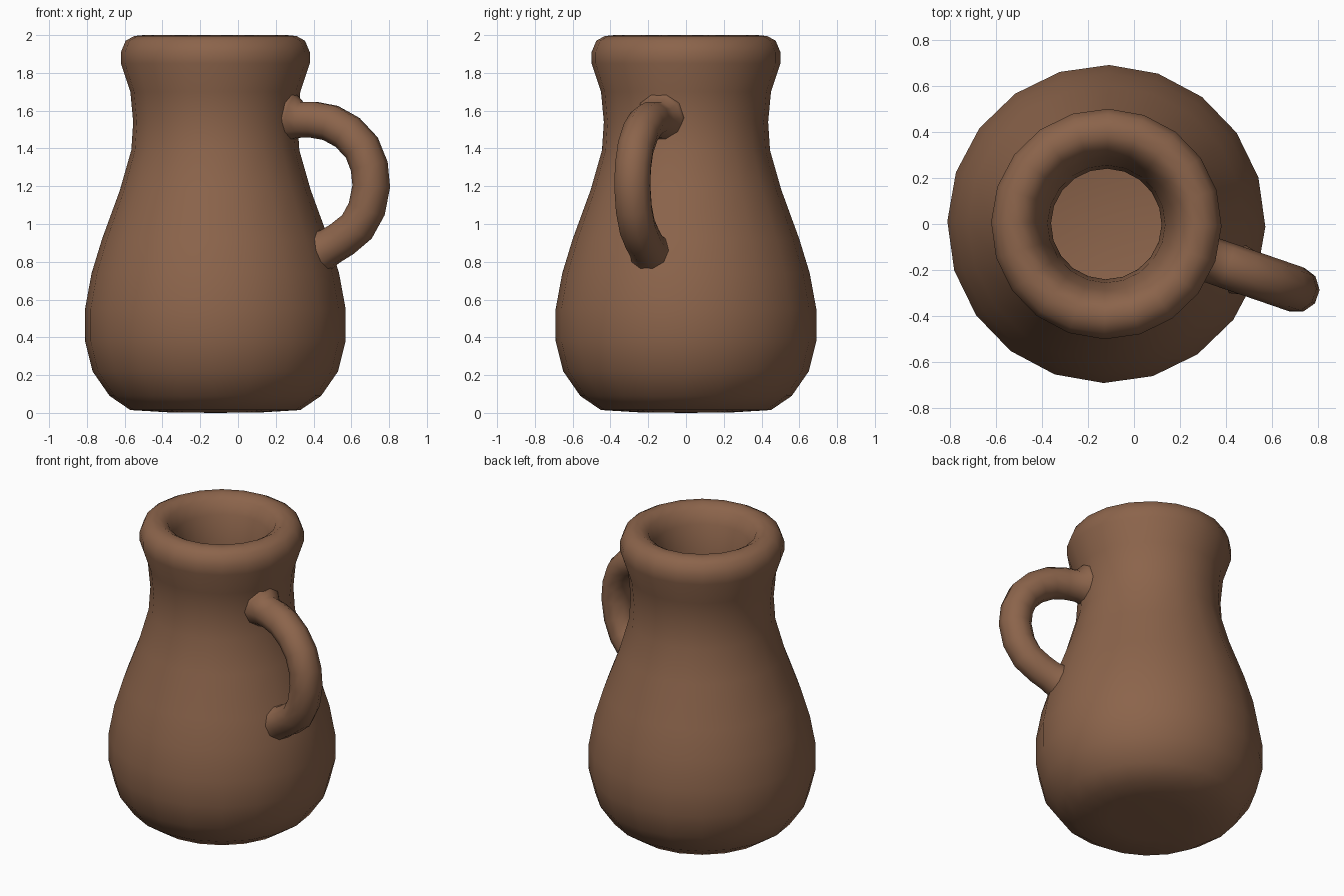
import bpy, bmesh
from math import cos, sin, pi, radians
from mathutils import Vector

cube = bpy.data.objects.get("Cube")
if cube:
    bpy.data.objects.remove(cube)

AXIS = Vector((-0.12, 0, 0))   # centre of the body
SIDES = 20

clay = bpy.data.materials.new("brown_clay")
clay.use_nodes = True
colour = (0.26, 0.127, 0.07, 1)
clay.diffuse_color = colour
clay.node_tree.nodes["Principled BSDF"].inputs["Base Color"].default_value = colour


def finish(name, bm):
    bmesh.ops.recalc_face_normals(bm, faces=bm.faces)
    mesh = bpy.data.meshes.new(name)
    bm.to_mesh(mesh)
    bm.free()
    mesh.materials.append(clay)
    mesh.shade_smooth()
    obj = bpy.data.objects.new(name, mesh)
    bpy.context.collection.objects.link(obj)
    return obj


def skin(bm, rings, cap_start, cap_end):
    """Bridge successive rings of points, then close both ends with fans."""
    loops = [[bm.verts.new(p) for p in ring] for ring in rings]
    n = len(loops[0])
    for a, b in zip(loops, loops[1:]):
        for i in range(n):
            j = (i + 1) % n
            bm.faces.new((a[i], a[j], b[j], b[i]))
    for loop, centre in ((loops[0], cap_start), (loops[-1], cap_end)):
        tip = bm.verts.new(centre)
        for i in range(n):
            bm.faces.new((loop[i], loop[(i + 1) % n], tip))


# Body: outer wall, rounded lip and hollow inside, as (radius, height)
outer = [(0.25, 0.003), (0.45, 0.015), (0.56, 0.09), (0.65, 0.22), (0.69, 0.38),
         (0.69, 0.55), (0.655, 0.74), (0.60, 0.92), (0.505, 1.18), (0.445, 1.39),
         (0.435, 1.54), (0.45, 1.70), (0.50, 1.85), (0.50, 1.91), (0.475, 1.97),
         (0.43, 1.995)]
inner = [(0.38, 2.0), (0.33, 1.97), (0.29, 1.89), (0.255, 1.73), (0.24, 1.54),
         (0.26, 1.35), (0.33, 1.12), (0.42, 0.86), (0.48, 0.6), (0.47, 0.38),
         (0.39, 0.24), (0.24, 0.2)]


def body_ring(r, z):
    turn = radians(-1)
    return [AXIS + Vector((r * cos(turn + 2 * pi * i / SIDES),
                           r * sin(turn + 2 * pi * i / SIDES), z))
            for i in range(SIDES)]


bm = bmesh.new()
skin(bm, [body_ring(r, z) for r, z in outer + inner],
     AXIS, AXIS + Vector((0, 0, 0.2)))
finish("jug_body", bm)

# Handle: a tube along an arc in an upright radial plane, flared at the joints
out = Vector((cos(radians(-19)), sin(radians(-19)), 0))
side = Vector((-out.y, out.x, 0))
path = [(0.38, 1.57), (0.43, 1.56), (0.475, 1.552), (0.55, 1.552), (0.645, 1.535),
        (0.74, 1.485), (0.82, 1.405), (0.862, 1.305), (0.873, 1.2), (0.848, 1.08),
        (0.793, 0.985), (0.71, 0.92), (0.645, 0.882), (0.60, 0.86), (0.54, 0.835)]
flare = {0: 0.15, 1: 0.125, len(path) - 2: 0.11, len(path) - 1: 0.13}
points = [AXIS + out * r + Vector((0, 0, z)) for r, z in path]

rings = []
for k, p in enumerate(points):
    along = (points[min(k + 1, len(points) - 1)] - points[max(k - 1, 0)]).normalized()
    up = along.cross(side)
    radius = flare.get(k, 0.1)
    rings.append([p + radius * (cos(2 * pi * i / 10) * side + sin(2 * pi * i / 10) * up)
                  for i in range(10)])
bm = bmesh.new()
skin(bm, rings, points[0], points[-1])
finish("handle", bm)
